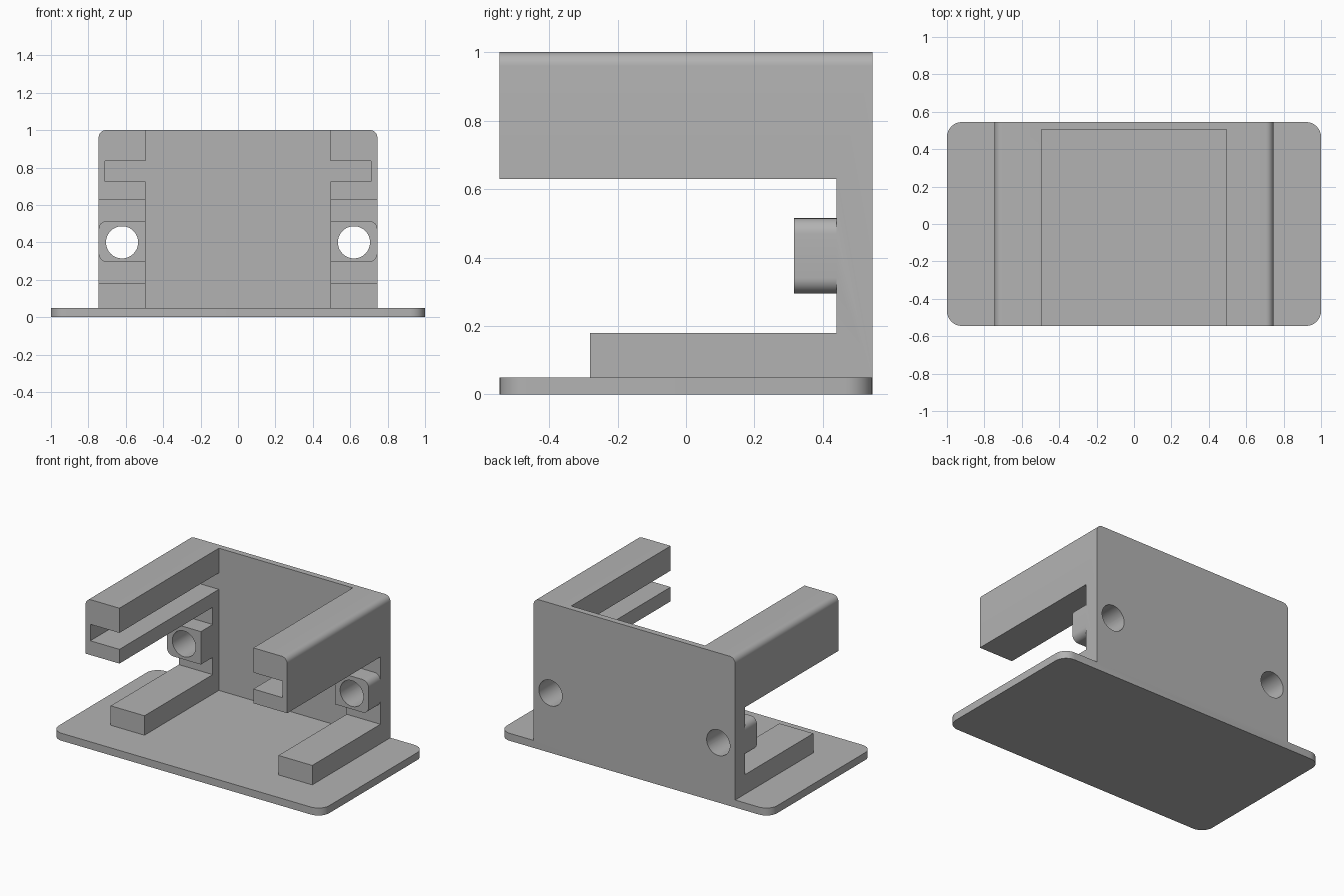
import bpy
import bmesh
import math
from mathutils import Matrix, Vector

cube = bpy.data.objects.get("Cube")
if cube:
    bpy.data.objects.remove(cube, do_unlink=True)

grey = bpy.data.materials.new("plain grey")
grey.use_nodes = True
tint = (0.45, 0.45, 0.45, 1)
grey.diffuse_color = tint
grey.node_tree.nodes["Principled BSDF"].inputs["Base Color"].default_value = tint

DEPTH, WALL_FRONT, PILLAR_FRONT = 0.545, 0.505, 0.44
INNER, OUTER = 0.495, 0.745
PLATE_TOP, SUNK = 0.05, 0.02


def finish(name, bm):
    bmesh.ops.recalc_face_normals(bm, faces=bm.faces)
    mesh = bpy.data.meshes.new(name)
    bm.to_mesh(mesh)
    bm.free()
    mesh.materials.append(grey)
    obj = bpy.data.objects.new(name, mesh)
    bpy.context.collection.objects.link(obj)
    return obj


def round_edges(bm, radius, rule):
    """Round the edges whose midpoint and direction satisfy the rule."""
    picked = []
    for e in bm.edges:
        a, b = (v.co for v in e.verts)
        if rule((a + b) / 2, (b - a).normalized()):
            picked.append(e)
    bmesh.ops.bevel(bm, geom=picked, offset=radius, segments=8,
                    profile=0.5, affect='EDGES')


def box(name, xs, ys, zs, radius=0, rule=None):
    bm = bmesh.new()
    bmesh.ops.create_cube(bm, size=1)
    for v in bm.verts:
        v.co = Vector([lo if c < 0 else hi for c, (lo, hi) in zip(v.co, (xs, ys, zs))])
    if rule:
        round_edges(bm, radius, rule)
    return finish(name, bm)


def side_frame(name, side):
    """Upper arm, pillar and lower rail in one profile, extruded sideways."""
    profile = [(-DEPTH, 0.63), (-DEPTH, 1), (DEPTH, 1), (DEPTH, SUNK),
               (-0.28, SUNK), (-0.28, 0.18), (PILLAR_FRONT, 0.18), (PILLAR_FRONT, 0.63)]
    bm = bmesh.new()
    face = bm.faces.new([bm.verts.new((side * INNER, y, z)) for y, z in profile])
    extruded = bmesh.ops.extrude_face_region(bm, geom=[face])["geom"]
    bmesh.ops.translate(bm, vec=(side * (OUTER - INNER), 0, 0),
                        verts=[g for g in extruded if isinstance(g, bmesh.types.BMVert)])
    bmesh.ops.recalc_face_normals(bm, faces=bm.faces)
    round_edges(bm, 0.04, lambda m, d: abs(d.y) > 0.9 and m.z > 0.99
                and m.x * side > OUTER - 0.01)
    return finish(name, bm)


def hole_cutter(name, side):
    bm = bmesh.new()
    bmesh.ops.create_cone(bm, cap_ends=True, segments=48, radius1=0.086,
                          radius2=0.086, depth=1,
                          matrix=Matrix.Translation((side * 0.62, 0.45, 0.4))
                          @ Matrix.Rotation(math.pi / 2, 4, 'X'))
    return finish(name, bm)


def combine(target, tool, operation):
    mod = target.modifiers.new(operation.lower(), 'BOOLEAN')
    mod.operation = operation
    mod.solver = 'EXACT'
    mod.object = tool
    bpy.context.view_layer.objects.active = target
    bpy.ops.object.modifier_apply(modifier=mod.name)
    bpy.data.objects.remove(tool, do_unlink=True)


# Base plate with rounded corners
bracket = box("mounting_bracket", (-1, 1), (-DEPTH, DEPTH), (0, PLATE_TOP),
              0.08, lambda m, d: abs(d.z) > 0.9)

# Thin back panel between the side frames
combine(bracket, box("back_panel", (-INNER - 0.05, INNER + 0.05),
                     (WALL_FRONT, DEPTH), (SUNK, 1)), 'UNION')

for side in (-1, 1):
    def span(a, b):
        return sorted((side * a, side * b))

    # Side frame and the screw boss on its pillar
    combine(bracket, side_frame("side_frame", side), 'UNION')
    boss = box("screw_boss", span(INNER, OUTER), (0.315, 0.48), (0.295, 0.515), 0.045,
               lambda m, d: abs(d.y) > 0.9 and m.x * side > OUTER - 0.01)
    combine(bracket, boss, 'UNION')

    # Slide groove along the arm, and the screw hole
    groove = box("groove_cutter", span(INNER - 0.05, 0.71),
                 (-DEPTH - 0.1, WALL_FRONT), (0.725, 0.835))
    combine(bracket, groove, 'DIFFERENCE')
    combine(bracket, hole_cutter("hole_cutter", side), 'DIFFERENCE')

# Merge flush faces into clean flat ones
bm = bmesh.new()
bm.from_mesh(bracket.data)
bmesh.ops.remove_doubles(bm, verts=bm.verts, dist=0.0001)
bmesh.ops.dissolve_limit(bm, angle_limit=math.radians(1), verts=bm.verts, edges=bm.edges)
bm.to_mesh(bracket.data)
bm.free()

bpy.ops.object.select_all(action='DESELECT')
bracket.select_set(True)
bpy.context.view_layer.objects.active = bracket
bpy.ops.object.shade_smooth_by_angle(angle=math.radians(30))
